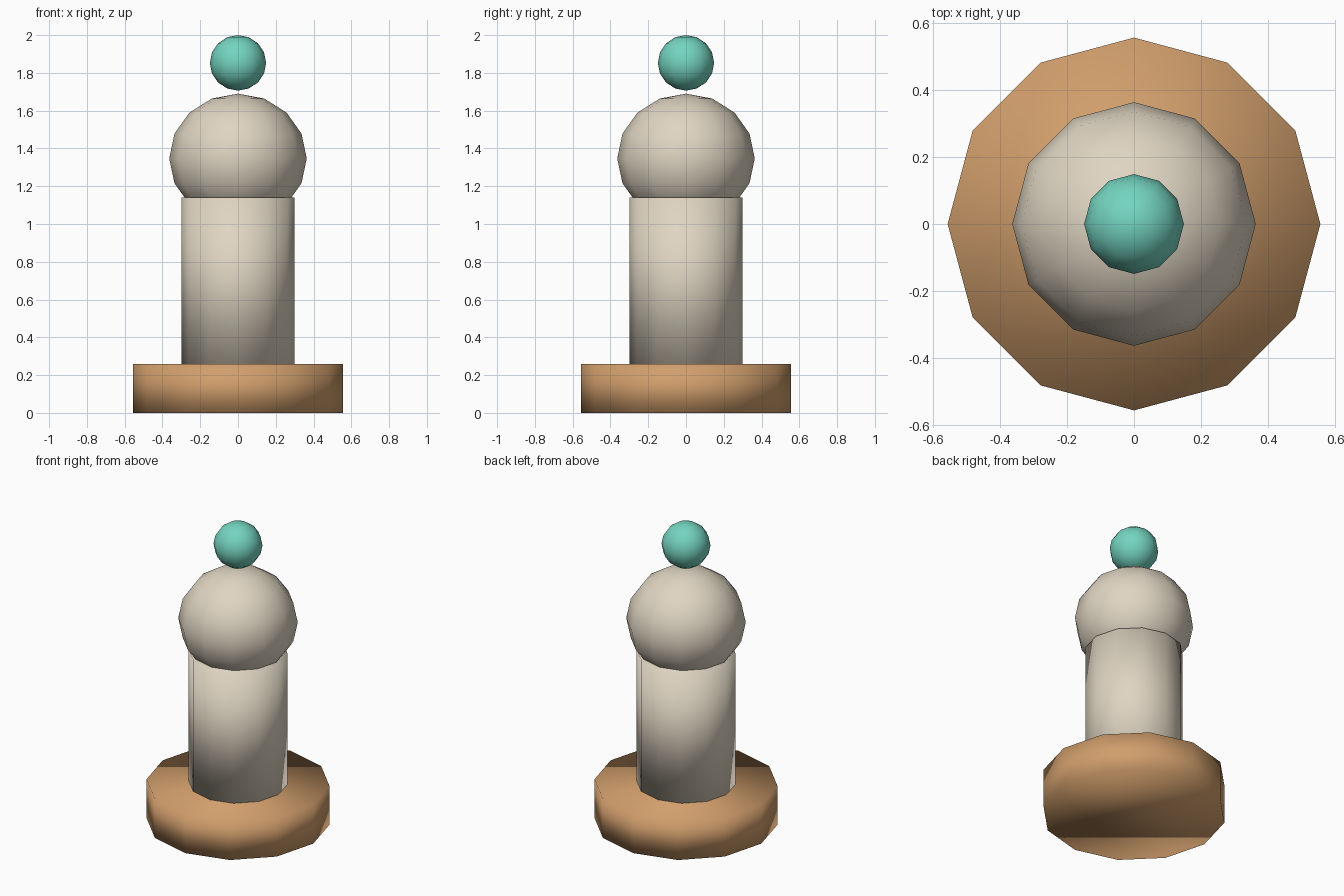
import bpy

cube = bpy.data.objects.get("Cube")
if cube:
    bpy.data.objects.remove(cube, do_unlink=True)

SIDES = 12


def material(name, rgb):
    mat = bpy.data.materials.new(name)
    mat.use_nodes = True
    colour = (*rgb, 1)
    mat.diffuse_color = colour
    mat.node_tree.nodes["Principled BSDF"].inputs["Base Color"].default_value = colour
    return mat


def finish(name, mat):
    obj = bpy.context.object
    obj.name = name
    obj.data.materials.append(mat)
    bpy.ops.object.shade_smooth()
    return obj


def disc(name, radius, bottom, top, mat):
    bpy.ops.mesh.primitive_cylinder_add(
        vertices=SIDES, radius=radius, depth=top - bottom,
        location=(0, 0, (bottom + top) / 2))
    return finish(name, mat)


def ball(name, radius, height, centre, mat):
    bpy.ops.mesh.primitive_uv_sphere_add(
        segments=SIDES, ring_count=8, radius=1, location=(0, 0, centre))
    bpy.context.object.scale = (radius, radius, height)
    bpy.ops.object.transform_apply(location=False, rotation=False, scale=True)
    return finish(name, mat)


tan = material("tan", (0.64, 0.345, 0.15))
cream = material("cream", (0.74, 0.665, 0.54))
teal = material("teal", (0.174, 0.658, 0.527))

# Wide foot and upright column
disc("base", 0.557, 0, 0.26, tan)
disc("column", 0.3, 0.26, 1.14, cream)

# Slightly flattened head with a small ball floating just above it
ball("head", 0.364, 0.343, 1.347, cream)
ball("top_ball", 0.149, 0.147, 1.853, teal)
